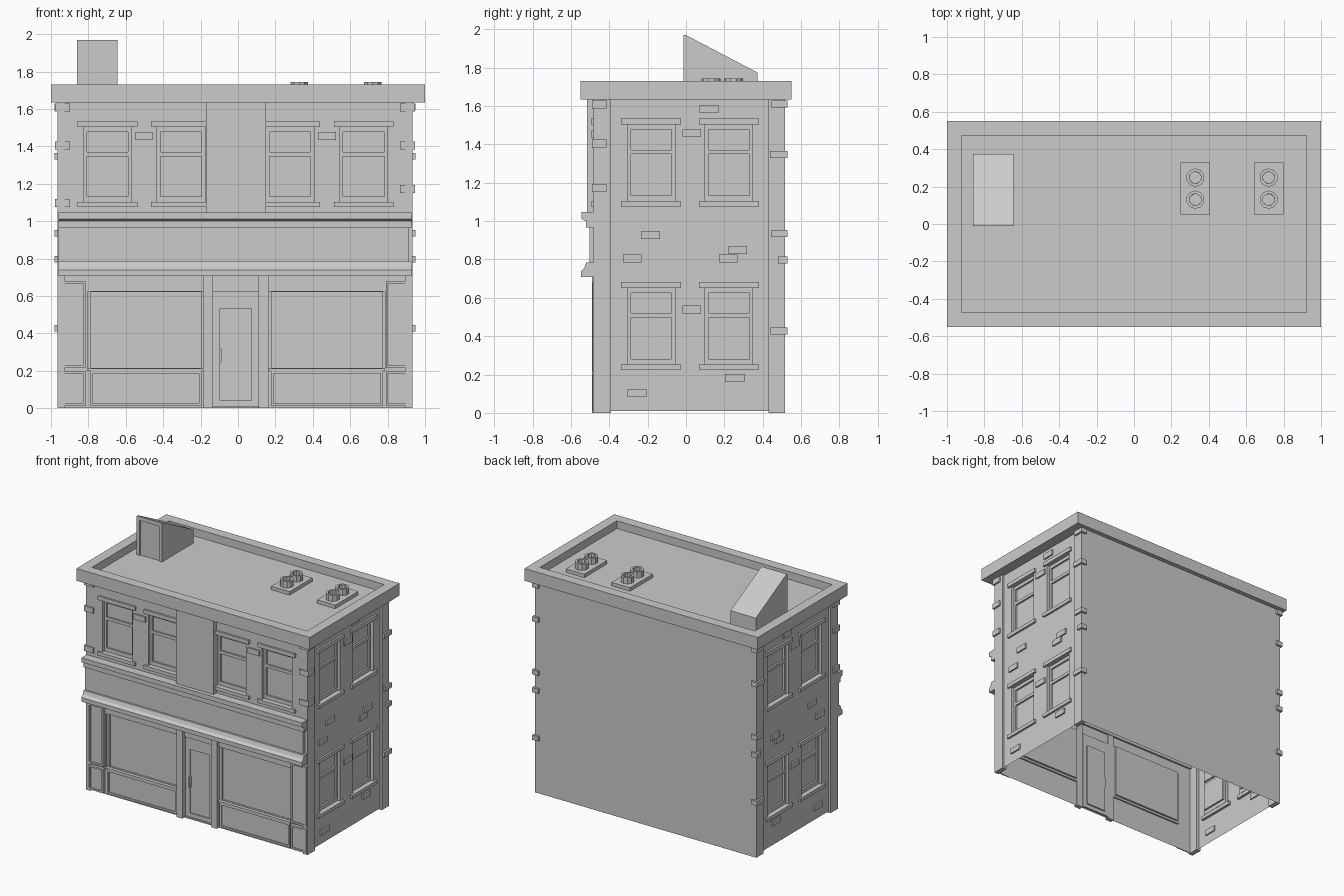
import bpy, bmesh
from mathutils import Vector

if "Cube" in bpy.data.objects:
    bpy.data.objects.remove(bpy.data.objects["Cube"])

CX = -0.016


def finish(name, bm):
    me = bpy.data.meshes.new(name)
    bm.to_mesh(me)
    bm.free()
    ob = bpy.data.objects.new(name, me)
    bpy.context.collection.objects.link(ob)
    return ob


# Wall frames: u along the wall, v up, d outwards
def front(u, v, d): return Vector((u, -0.48 - d, v))
def shop(u, v, d): return Vector((u, -0.465 - d, v))
def back(u, v, d): return Vector((u, 0.515 + d, v))
def world(u, v, d): return Vector((u, v, d))
def side(s): return lambda u, v, d: Vector((CX + s * (0.932 + d), u, v))


def box(name, M, u0, u1, v0, v1, d0, d1):
    bm = bmesh.new()
    bmesh.ops.create_cube(bm, size=1)
    for p in bm.verts:
        a, b, c = p.co + Vector((0.5, 0.5, 0.5))
        p.co = M(u0 + a * (u1 - u0), v0 + b * (v1 - v0), d0 + c * (d1 - d0))
    bmesh.ops.recalc_face_normals(bm, faces=bm.faces)
    return finish(name, bm)


def sheet(name, M, rect, d=0, holes=(), depth=0, closed=False, skirt=0):
    """Flat wall with rectangular recesses; rects are (u0, v0, u1, v1)."""
    bm = bmesh.new()

    def quad(*pts):
        bm.faces.new([bm.verts.new(M(*p)) for p in pts])

    def rim(r, e):
        c = [(r[0], r[1]), (r[2], r[1]), (r[2], r[3]), (r[0], r[3])]
        for i in range(4):
            p, q = c[i], c[(i + 1) % 4]
            quad((*p, d), (*q, d), (*q, d - e), (*p, d - e))

    us = sorted({rect[0], rect[2]} | {h[i] for h in holes for i in (0, 2)})
    vs = sorted({rect[1], rect[3]} | {h[i] for h in holes for i in (1, 3)})
    for a, b in zip(us, us[1:]):
        for c, e in zip(vs, vs[1:]):
            m, n = (a + b) / 2, (c + e) / 2
            hole = any(h[0] < m < h[2] and h[1] < n < h[3] for h in holes)
            if not hole or closed:
                z = d - depth if hole else d
                quad((a, c, z), (b, c, z), (b, e, z), (a, e, z))
    for h in holes:
        rim(h, depth)
    if skirt:
        rim(rect, skirt)
    bmesh.ops.remove_doubles(bm, verts=bm.verts, dist=1e-5)
    bmesh.ops.recalc_face_normals(bm, faces=bm.faces)
    out = M(0, 0, 1) - M(0, 0, 0)
    if sum(f.normal.dot(out) * f.calc_area() for f in bm.faces) < 0:
        bmesh.ops.reverse_faces(bm, faces=bm.faces)
    return finish(name, bm)


def inset(r, t):
    return (r[0] + t, r[1] + t, r[2] - t, r[3] - t)


def sash_window(M, r):
    u0, v0, u1, v1 = r
    panes = [(u0 + .018, v0 + .03, u1 - .018, v0 + .245),
             (u0 + .018, v0 + .268, u1 - .018, v1 - .026)]
    sheet("window_sash", M, r, -0.022, panes, 0.014, True)
    box("window_lintel", M, u0 - .032, u1 + .032, v1, v1 + .03, -.01, .015)
    box("window_sill", M, u0 - .032, u1 + .032, v0 - .027, v0, -.02, .016)


def raised_panel(name, M, r, t=0.013, d=0.022):
    sheet(name, M, r, d, [inset(r, t)], 0.01, True, d)


def brick(M, u, v):
    box("brick", M, u - .049, u + .049, v - .021, v + .021, -.01, .012)


def extrude_x(name, prof, x0, x1):
    bm = bmesh.new()
    f = bm.faces.new([bm.verts.new((x0, y, z)) for y, z in prof])
    g = bmesh.ops.extrude_face_region(bm, geom=[f])["geom"]
    bmesh.ops.translate(bm, vec=(x1 - x0, 0, 0),
                        verts=[v for v in g if isinstance(v, bmesh.types.BMVert)])
    bmesh.ops.recalc_face_normals(bm, faces=bm.faces)
    return finish(name, bm)


# Side walls, mirrored: windows, loose bricks, corner piers, back quoins
for s in (1, -1):
    M = side(s)
    wins = [(y, z, y + .248, z + .4) for y in (-.306, .1) for z in (.252, 1.104)]
    sheet("side_wall", M, (-.48, .01, .515, 1.64), 0, wins, 0.022)
    for w in wins:
        sash_window(M, w)
    for y, z in ((.12, 1.585), (.03, 1.46), (-.185, .927), (.27, .85), (.22, .805),
                 (-.28, .805), (.03, .54), (.255, .183), (-.255, .104)):
        brick(M, y, z)
    box("front_corner_pier", M, -.482, -.39, 0, 1.64, -.02, .017)
    box("back_corner_pier", M, .43, .515, 0, 1.64, -.02, .017)
    for y, z in ((.447, 1.61), (.437, 1.347), (.447, .935), (.48, .797), (.437, .427)):
        box("back_quoin", M, y, .53, z - .018, z + .018, -.02, .032)
    for z in (1.607, 1.405, 1.172 if s > 0 else 1.097):
        box("front_quoin", M, -.49, -.415, z - .021, z + .021, -.05, .03)

# Back wall
sheet("back_wall", back, (-.965, 0, .933, 1.64))

# Upper front wall with four sash windows and a central pier
wins = [(x, 1.102, x + .256, 1.504) for x in (-.826, -.433, .15, .544)]
sheet("upper_front_wall", front, (-.965, .72, .933, 1.64), 0, wins, 0.022)
for w in wins:
    sash_window(front, w)
box("central_pier", front, -.17, .15, 1.03, 1.64, -.01, .035)
for x in (-.503, .476):
    brick(front, x, 1.455)

# Shop sign board between two mouldings
box("sign_board", front, -.96, .912, .78, .98, -.01, .024)
extrude_x("upper_moulding", [(-.46, 1.047), (-.545, 1.047), (-.545, 1.012), (-.522, 1.0),
                             (-.522, .966), (-.46, .966)], -.96, .93)
extrude_x("lower_moulding", [(-.45, .785), (-.52, .785), (-.53, .757), (-.547, .74),
                             (-.547, .708), (-.45, .708)], -.96, .93)

# Shop front: display windows, stall panels, door and pilasters
openings = [(-.805, .21, -.185, .625), (.16, .21, .785, .625), (-.135, .01, .11, .625)]
sheet("shop_wall", shop, (-.955, 0, .925, .72), 0, openings, 0.012)
for r in openings[:2]:
    glass = (r[0] + .018, r[1] + .005, r[2] - .012, r[3] - .004)
    sheet("display_window", shop, r, -.012, [glass], .015, True)
    raised_panel("stall_panel", shop, (r[0] + .016, .012, r[2] - .01, .198), d=.01)
    box("shop_sill", shop, r[0], r[2], .198, .212, -.012, .014)
sheet("door", shop, openings[2], -.012, [(-.095, .04, .073, .533)], .01, True)
box("door_handle", shop, -.099, -.088, .245, .32, -.02, .004)
for x in (-.187, .11):
    box("door_pilaster", shop, x, x + .052, 0, .715, -.01, .024)
for x in (-.95, .79):
    raised_panel("corner_panel_top", shop, (x, .215, x + .135, .68))
    raised_panel("corner_panel_base", shop, (x, .012, x + .135, .2))

# Roof cornice with sunken roof deck
bm = bmesh.new()
bmesh.ops.create_cube(bm, size=1)
for v in bm.verts:
    v.co = (v.co.x * 2, v.co.y * 1.1, 1.6825 + v.co.z * .095)
bm.normal_update()
top = max(bm.faces, key=lambda f: f.calc_center_median().z)
bmesh.ops.inset_region(bm, faces=[top], thickness=.11)
ex = bmesh.ops.extrude_face_region(bm, geom=[top])["geom"]
bmesh.ops.delete(bm, geom=[top], context='FACES_ONLY') if top.is_valid else None
bmesh.ops.translate(bm, vec=(0, 0, -.06),
                    verts=[v for v in ex if isinstance(v, bmesh.types.BMVert)])
bmesh.ops.recalc_face_normals(bm, faces=bm.faces)
finish("roof_cornice", bm)

# Stair hut with sloping roof and a door
extrude_x("stair_hut", [(0, 1.66), (0, 1.97), (.373, 1.775), (.373, 1.66)], -.86, -.643)
hut_front = lambda u, v, d: Vector((u, -d, v))
r = (-.86, 1.67, -.643, 1.97)
sheet("hut_door_frame", hut_front, r, .012, [(-.835, 1.67, -.667, 1.94)], .008, True, .012)

# Roof vents: two plates with two hollow fan cowls each
for x in (.328, .72):
    box("vent_plate", world, x - .079, x + .079, .05, .33, 1.66, 1.697)
    for y in (.13, .248):
        bm = bmesh.new()
        bmesh.ops.create_cone(bm, cap_ends=True, segments=10, radius1=.049,
                              radius2=.049, depth=.055)
        bmesh.ops.translate(bm, vec=(x, y, 1.7175), verts=bm.verts)
        bm.normal_update()
        top = max(bm.faces, key=lambda f: f.calc_center_median().z)
        bmesh.ops.inset_region(bm, faces=[top], thickness=.017)
        low = bmesh.ops.inset_region(bm, faces=[top], thickness=.0005)
        bmesh.ops.translate(bm, vec=(0, 0, -.03), verts=top.verts)
        finish("fan_cowl", bm)
